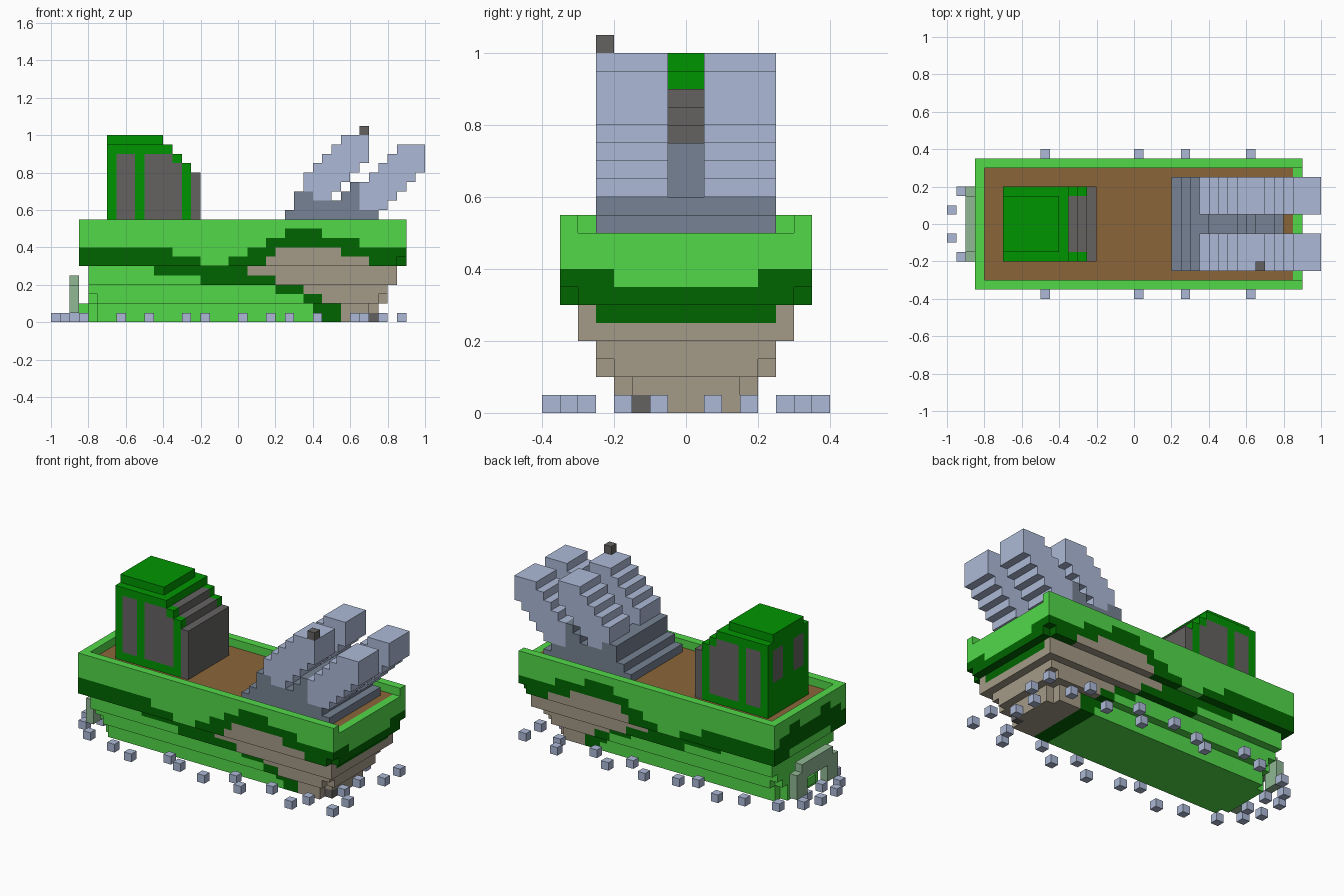
import bpy
import bmesh
import math

if "Cube" in bpy.data.objects:
    bpy.data.objects.remove(bpy.data.objects["Cube"], do_unlink=True)

U = 0.05  # edge of one block


def material(name, rgb):
    lin = [(c / 255 / 12.92) if c < 11 else ((c / 255 + 0.055) / 1.055) ** 2.4 for c in rgb]
    m = bpy.data.materials.new(name)
    m.use_nodes = True
    m.diffuse_color = (*lin, 1)
    m.node_tree.nodes["Principled BSDF"].inputs["Base Color"].default_value = (*lin, 1)
    return m


LIGHT = material("light green", (82, 216, 73))
DARK = material("dark green", (0, 100, 0))
TAN = material("tan", (164, 154, 135))
BROWN = material("deck brown", (139, 101, 56))
CABIN = material("cabin green", (0, 149, 0))
GLASS = material("charcoal", (100, 98, 97))
BLUE = material("pale blue grey", (172, 185, 214))
STEEL = material("steel grey", (118, 130, 147))
PALE = material("pale green grey", (144, 184, 148))

STEPS = [(1, 0, 0), (-1, 0, 0), (0, 1, 0), (0, -1, 0), (0, 0, 1), (0, 0, -1)]


def build(name, boxes, mats, paint=None):
    """Skin a union of block-aligned boxes (x0,x1,y0,y1,z0,z1) and colour each face."""
    cells = {(x, y, z) for x0, x1, y0, y1, z0, z1 in boxes
             for x in range(x0, x1) for y in range(y0, y1) for z in range(z0, z1)}
    bm = bmesh.new()
    verts = {}

    def vert(p):
        if p not in verts:
            verts[p] = bm.verts.new([c * U for c in p])
        return verts[p]

    for c in sorted(cells):
        for n in STEPS:
            if tuple(c[i] + n[i] for i in range(3)) in cells:
                continue
            a = next(i for i in range(3) if n[i])
            b, d = (a + 1) % 3, (a + 2) % 3
            ring = []
            for s, t in ((0, 0), (1, 0), (1, 1), (0, 1)):
                p = list(c)
                p[a] += n[a] > 0
                p[b] += s
                p[d] += t
                ring.append(vert(tuple(p)))
            f = bm.faces.new(ring if n[a] > 0 else ring[::-1])
            if paint:
                f.material_index = mats.index(paint(*c, n))
    bmesh.ops.dissolve_limit(bm, angle_limit=math.radians(1), verts=bm.verts,
                             edges=bm.edges, delimit={'MATERIAL'})
    me = bpy.data.meshes.new(name)
    bm.to_mesh(me)
    bm.free()
    for m in mats:
        me.materials.append(m)
    ob = bpy.data.objects.new(name, me)
    bpy.context.collection.objects.link(ob)


def step(table, x):
    """Value of a stair-step outline at column x."""
    return [v for start, v in table if x >= start][-1]


# Hull: stepped layers, widening upwards, with a raised rim open at the bow
hull = [(-15, 14, -4, 4, 0, 2), (-16, 15, -3, 3, 0, 2), (-17, -16, -1, 1, 1, 2),
        (-15, 15, -5, 5, 2, 3), (-16, 16, -4, 4, 2, 3),
        (-16, 16, -5, 5, 3, 4), (-16, 17, -6, 6, 4, 6),
        (-17, 17, -7, 7, 6, 7), (17, 18, -6, 6, 6, 7), (-17, 18, -7, 7, 7, 10),
        (-17, 18, -7, -6, 10, 11), (-17, 18, 6, 7, 10, 11), (-17, -16, -6, 6, 10, 11)]

# Camouflage outlines as (start column, height)
BAND_TOP = [(-17, 8), (-7, 7), (-4, 6), (-1, 7), (1, 8), (3, 9), (5, 10), (9, 9), (13, 8)]
BAND_LOW = [(-17, 6), (-9, 5), (-4, 4), (4, 3), (7, 2), (8, 1), (9, 0)]
TAN_TOP = [(-17, 0), (1, 6), (3, 7), (4, 8), (11, 7), (14, 6)]
TAN_LOW = [(-17, 0), (1, 5), (4, 4), (7, 3), (9, 2), (11, 0)]
STERN_LOW = [(0, 7), (4, 6)]
STERN_TOP = [(0, 9), (2, 10), (4, 9), (6, 8)]


def camouflage(x, y, z, n):
    side = abs(y + 0.5)
    if z == 9 and n[2] > 0 and -16 <= x < 17 and side < 6:
        return BROWN
    if n[0] > 0 and x >= 16:
        band = (5, 6) if side < 4 else (5, 6, 7) if side < 5 else (6, 7)
        return DARK if z in band else LIGHT if z > 5 else TAN
    if n[0] < 0 and x < -15:
        return DARK if step(STERN_LOW, side) <= z < step(STERN_TOP, side) else LIGHT
    if (x, y, z) == (14, -3, 0):
        return GLASS
    if step(TAN_LOW, x) <= z < step(TAN_TOP, x):
        return TAN
    if step(BAND_LOW, x) <= z < step(BAND_TOP, x):
        return DARK
    return LIGHT


build("hull", hull, [LIGHT, DARK, TAN, BROWN, GLASS], camouflage)

# Cabin: sloping stepped windshield and side windows
cabin = [(-14, -4 - i, -4, 4, 10, 16 + i) for i in range(4)] + [(-14, -8, -3, 3, 19, 20)]


def cabin_paint(x, y, z, n):
    side = abs(y + 0.5)
    if n[1]:
        window = x in (-13, -12) or -10 <= x < -6
        if x >= -5 or (window and 11 <= z < min(18, 10 - x)):
            return GLASS
    elif n[0] < 0:
        if 1 < side < 3 and 14 <= z < 18:
            return GLASS
    elif z < 18 and (x >= -5 or side < 3) and n[2] >= 0:
        return GLASS
    return CABIN


build("cabin", cabin, [CABIN, GLASS], cabin_paint)

# Gun mount
build("gun_mount", [(4, 16, -5, 5, 10, 11), (5, 15, -5, 5, 11, 12), (6, 13, -5, 5, 12, 13),
                    (6, 8, -5, 5, 13, 14), (11, 13, -5, 5, 13, 14),
                    (12, 13, -5, 5, 14, 15)], [STEEL])

# Four slanted barrels sharing one stepped profile
ROWS = [(7, 10), (7, 11), (7, 12), (8, 13), (9, 14), (10, 14), (11, 14)]
for pair, dx, dz in (("rear", 0, 13), ("front", 6, 12)):
    for side, y in (("right", -5), ("left", 1)):
        build(f"{pair}_barrel_{side}",
              [(a + dx, b + dx, y, y + 4, dz + i, dz + i + 1) for i, (a, b) in enumerate(ROWS)],
              [BLUE])
build("barrel_sight", [(13, 14, -5, -4, 20, 21)], [GLASS])

# Stern propeller guard: an arch with clipped upper corners
build("propeller_guard", [(-18, -17, -3, 3, 3, 5), (-18, -17, -4, -2, 1, 4),
                          (-18, -17, 2, 4, 1, 4)], [PALE])

# Spray blocks mirrored along the waterline: (x, y) of the left-hand block
SPRAY = [(-20, 1), (-19, 3), (-18, 1), (-17, 5), (-13, 6), (-10, 7), (-6, 5), (-4, 6), (0, 7),
         (3, 5), (5, 7), (8, 5), (12, 7), (13, 5), (15, 1), (17, 3), (17, 6)]
build("spray", [(x, x + 1, y, y + 1, 0, 1) for x, s in SPRAY for y in (s, -s - 1)], [BLUE])
